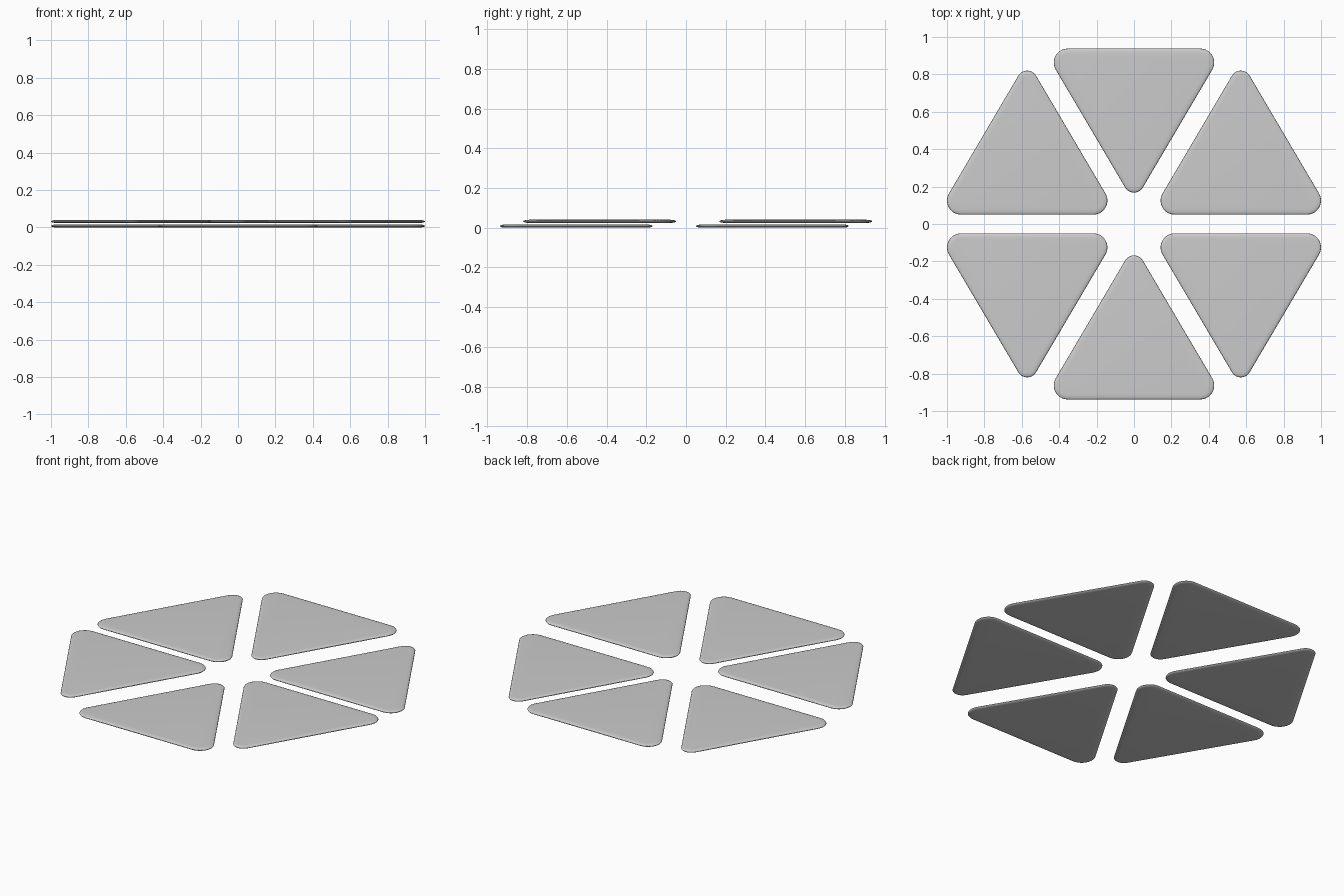
import bpy, bmesh
from math import sin, cos, pi, radians

if "Cube" in bpy.data.objects:
    bpy.data.objects.remove(bpy.data.objects["Cube"])

THICK = 0.016    # thickness of one tile
ROUND = 0.03     # how far the soft edge reaches inward
SEGS = 10        # steps per rounded corner
EDGE = 8         # steps around the soft edge

# corners of the outline: centre x, centre y, radius, start and end angle
CORNERS = [
    (0.354, 0.075, 0.075, -90.0, 30.5),
    (0.0, 0.715, 0.055, 30.5, 149.5),
    (-0.354, 0.075, 0.075, 149.5, 270.0),
]


def outline(inset):
    pts = []
    for cx, cy, r, a0, a1 in CORNERS:
        for i in range(SEGS + 1):
            a = radians(a0 + (a1 - a0) * i / SEGS)
            pts.append((cx + (r - inset) * cos(a), cy + (r - inset) * sin(a)))
    return pts


def tile(name, x, y, z, flip):
    """Rounded triangle with its flat side on local y = 0; flip = -1 points it down."""
    bm = bmesh.new()
    rings = []
    for k in range(EDGE + 1):
        t = -pi / 2 + pi * k / EDGE
        h = z + THICK / 2 * (1 + sin(t))
        rings.append([bm.verts.new((px, flip * py, h))
                      for px, py in outline(ROUND * (1 - cos(t)))])
    n = len(rings[0])
    for low, high in zip(rings, rings[1:]):
        for i in range(n):
            j = (i + 1) % n
            bm.faces.new((low[i], low[j], high[j], high[i]))
    bm.faces.new(rings[0][::-1])
    bm.faces.new(rings[-1])
    bmesh.ops.recalc_face_normals(bm, faces=bm.faces[:])
    for f in bm.faces:
        f.smooth = True
    mesh = bpy.data.meshes.new(name)
    bm.to_mesh(mesh)
    bm.free()
    obj = bpy.data.objects.new(name, mesh)
    obj.location = (x, y, 0)
    bpy.context.collection.objects.link(obj)


# lower layer points to the back, upper layer points to the front
for layer, flip, z in (("lower", 1, 0.0), ("upper", -1, 0.024)):
    tile(layer + "_tile_middle", 0, -0.938 * flip, z, flip)
    tile(layer + "_tile_left", -0.571, 0.05 * flip, z, flip)
    tile(layer + "_tile_right", 0.571, 0.05 * flip, z, flip)
